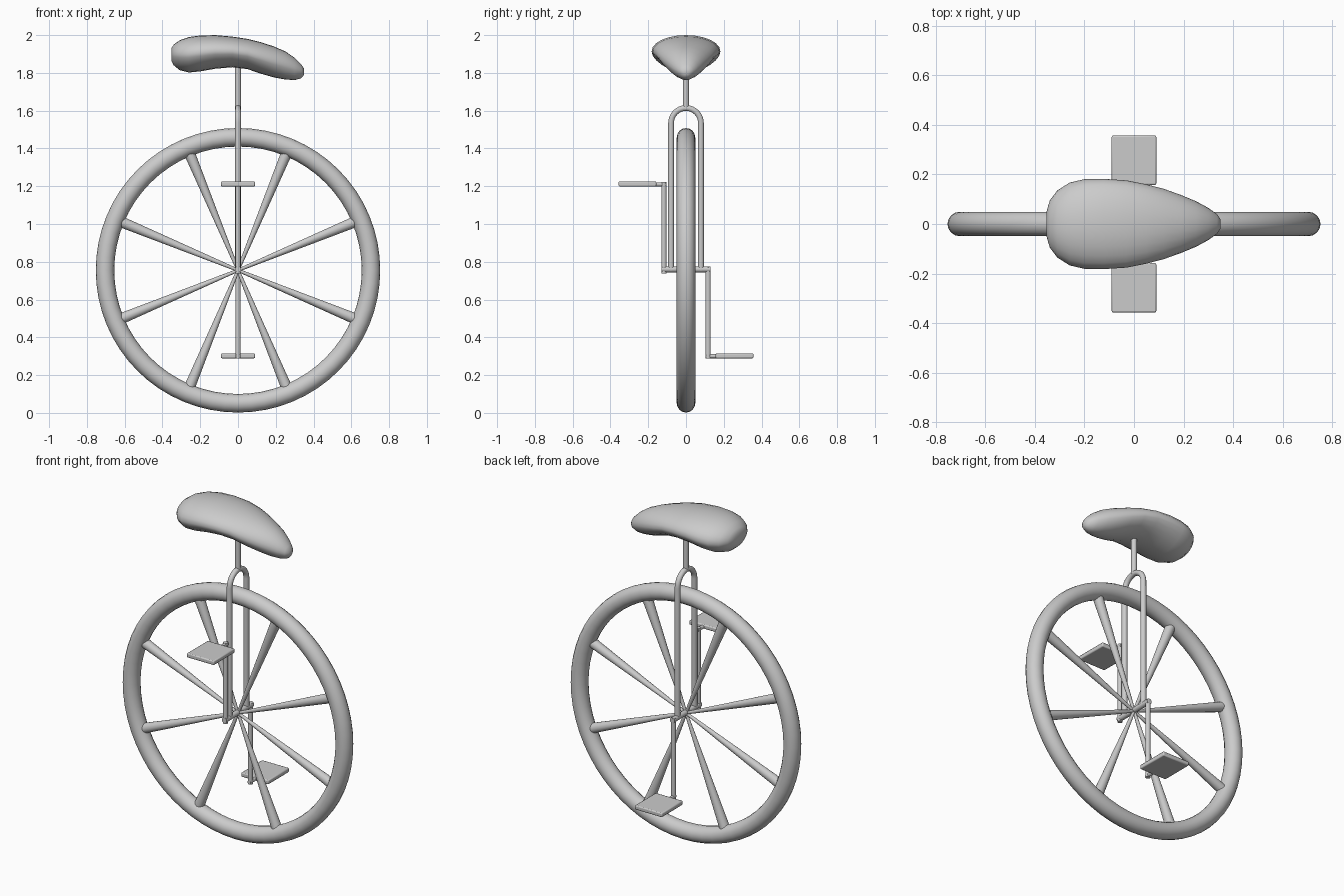
import bpy, bmesh
from math import sin, cos, pi, radians
from mathutils import Vector

cube = bpy.data.objects.get("Cube")
if cube:
    bpy.data.objects.remove(cube, do_unlink=True)

GREY = (0.6, 0.6, 0.6, 1)
mat = bpy.data.materials.new("light grey")
mat.use_nodes = True
mat.diffuse_color = GREY
mat.node_tree.nodes["Principled BSDF"].inputs["Base Color"].default_value = GREY

HUB = 0.755      # height of the wheel centre
CRANK = 0.455    # crank length


def finish(obj, name, angle=40):
    obj.name = name
    obj.data.materials.append(mat)
    bpy.ops.object.select_all(action='DESELECT')
    obj.select_set(True)
    bpy.context.view_layer.objects.active = obj
    bpy.ops.object.shade_smooth_by_angle(angle=radians(angle))
    return obj


def rod(name, start, end, r1, r2=None, sides=16):
    start, end = Vector(start), Vector(end)
    axis = end - start
    bpy.ops.mesh.primitive_cone_add(vertices=sides, radius1=r1, radius2=r2 or r1,
                                    depth=axis.length, location=(start + end) / 2)
    obj = bpy.context.object
    obj.rotation_mode = 'QUATERNION'
    obj.rotation_quaternion = axis.to_track_quat('Z', 'Y')
    return finish(obj, name)


# Tyre
bpy.ops.mesh.primitive_torus_add(major_radius=0.704, minor_radius=0.049, major_segments=64,
                                 minor_segments=16, location=(0, 0, HUB),
                                 rotation=(pi / 2, 0, 0))
finish(bpy.context.object, "tyre", 60)

# Spokes widen from the hub to the rim
for i in range(8):
    a = pi / 8 + i * pi / 4
    rod(f"spoke_{i + 1}", (0, 0, HUB),
        (0.67 * cos(a), 0, HUB + 0.67 * sin(a)), 0.008, 0.029)

# Fork: two legs joined by an arch
path = [(-0.079, HUB)]
path += [(-0.079 * cos(pi * i / 16), 1.535 + 0.079 * sin(pi * i / 16)) for i in range(17)]
path += [(0.079, HUB)]
curve = bpy.data.curves.new("fork", 'CURVE')
curve.dimensions = '3D'
curve.bevel_depth = 0.016
curve.bevel_resolution = 3
curve.use_fill_caps = True
spline = curve.splines.new('POLY')
spline.points.add(len(path) - 1)
for p, (y, z) in zip(spline.points, path):
    p.co = (0, y, z, 1)
fork = bpy.data.objects.new("fork", curve)
bpy.context.collection.objects.link(fork)
bpy.ops.object.select_all(action='DESELECT')
fork.select_set(True)
bpy.context.view_layer.objects.active = fork
bpy.ops.object.convert(target='MESH')
finish(bpy.context.object, "fork")

# Seat post and axle
rod("seat_post", (0, 0, 1.61), (0, 0, 1.88), 0.016)
rod("axle", (0, -0.13, HUB + 0.005), (0, 0.13, HUB + 0.005), 0.016)

# Cranks and pedals, one up at the front and one down at the back
for side, label in ((-1, "front"), (1, "back")):
    z = HUB - side * CRANK
    y = side * 0.117
    rod(label + "_crank", (0, y, HUB + side * 0.016), (0, y, z - side * 0.012), 0.014)
    rod(label + "_pedal_spindle", (0, side * 0.104, z), (0, side * 0.18, z), 0.011)
    bpy.ops.mesh.primitive_cube_add(size=1, location=(0, side * 0.257, z + 0.002))
    pedal = bpy.context.object
    pedal.scale = (0.18, 0.2, 0.026)
    bpy.ops.object.transform_apply(location=False, rotation=False, scale=True)
    bevel = pedal.modifiers.new("rounded edges", 'BEVEL')
    bevel.width = 0.006
    bevel.segments = 2
    finish(pedal, label + "_pedal", 60)

# Saddle: cross-sections of x, half width, top, bottom
sections = [
    (-0.353, 0.05, 1.93, 1.865), (-0.34, 0.095, 1.95, 1.84), (-0.31, 0.135, 1.972, 1.815),
    (-0.26, 0.167, 1.99, 1.802), (-0.2, 0.181, 1.998, 1.808), (-0.12, 0.182, 2.0, 1.822),
    (-0.03, 0.176, 1.992, 1.83), (0.05, 0.16, 1.98, 1.82), (0.12, 0.142, 1.963, 1.796),
    (0.19, 0.117, 1.94, 1.776), (0.25, 0.092, 1.914, 1.765), (0.3, 0.065, 1.88, 1.762),
    (0.335, 0.04, 1.845, 1.772), (0.35, 0.018, 1.822, 1.79),
]
SIDES = 24
bm = bmesh.new()
rings = []
for x, w, top, bottom in sections:
    mid = bottom + (top - bottom) * 0.52
    ring = []
    for i in range(SIDES):
        c, s = cos(2 * pi * i / SIDES), sin(2 * pi * i / SIDES)
        if s >= 0:
            point = (x, w * c, mid + (top - mid) * s)
        else:  # the underside tapers towards a keel
            point = (x, w * c, mid - (mid - bottom) * abs(s) ** 1.25)
        ring.append(bm.verts.new(point))
    rings.append(ring)
for a, b in zip(rings, rings[1:]):
    for i in range(SIDES):
        j = (i + 1) % SIDES
        bm.faces.new((a[i], a[j], b[j], b[i]))
bm.faces.new(rings[0])
bm.faces.new(rings[-1])
bmesh.ops.recalc_face_normals(bm, faces=bm.faces)
mesh = bpy.data.meshes.new("saddle")
bm.to_mesh(mesh)
bm.free()
saddle = bpy.data.objects.new("saddle", mesh)
bpy.context.collection.objects.link(saddle)
finish(saddle, "saddle", 75)
